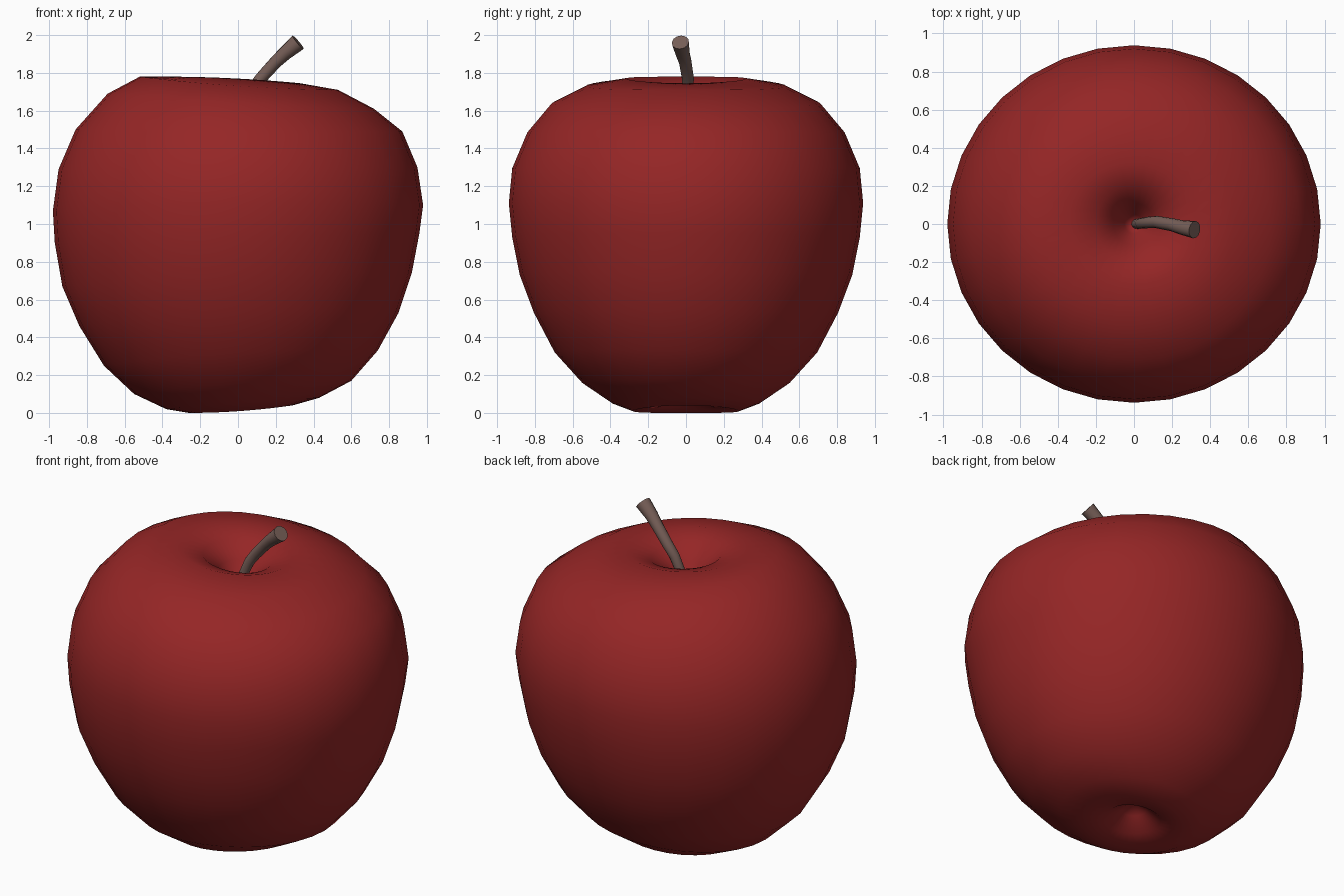
import bpy, bmesh, math
from mathutils import Vector

if "Cube" in bpy.data.objects:
    bpy.data.objects.remove(bpy.data.objects["Cube"])


def material(name, rgb):
    m = bpy.data.materials.new(name)
    m.diffuse_color = (*rgb, 1)
    m.use_nodes = True
    m.node_tree.nodes["Principled BSDF"].inputs["Base Color"].default_value = m.diffuse_color
    return m


def loft(name, rings, mat, start=None, end=None, sharp=50):
    """Skin rings of points; close each end with a point fan or a flat cap."""
    bm = bmesh.new()
    vr = [[bm.verts.new(p) for p in r] for r in rings]
    n = len(vr[0])
    for a, b in zip(vr, vr[1:]):
        for i in range(n):
            j = (i + 1) % n
            bm.faces.new((a[i], a[j], b[j], b[i]))
    for ring, tip in ((vr[0], start), (vr[-1], end)):
        if tip is None:
            bm.faces.new(ring)
        else:
            t = bm.verts.new(tip)
            for i in range(n):
                bm.faces.new((ring[i], ring[(i + 1) % n], t))
    bmesh.ops.recalc_face_normals(bm, faces=bm.faces)
    me = bpy.data.meshes.new(name)
    bm.to_mesh(me)
    bm.free()
    me.materials.append(mat)
    ob = bpy.data.objects.new(name, me)
    bpy.context.collection.objects.link(ob)
    bpy.ops.object.select_all(action='DESELECT')
    ob.select_set(True)
    bpy.context.view_layer.objects.active = ob
    bpy.ops.object.shade_smooth_by_angle(angle=math.radians(sharp))
    return ob


red = material("apple red", (0.30, 0.019, 0.019))
brown = material("stem brown", (0.18, 0.112, 0.095))

# Apple body: left x, left z, right x, right z, half depth, z at front and back
profile = [
    (-.05, 1.53, .05, 1.53, .05, 1.53),
    (-.11, 1.65, .11, 1.63, .11, 1.64),
    (-.20, 1.74, .20, 1.70, .20, 1.73),
    (-.34, 1.78, .33, 1.745, .32, 1.77),
    (-.52, 1.78, .53, 1.71, .53, 1.73),
    (-.69, 1.69, .72, 1.61, .71, 1.64),
    (-.86, 1.50, .87, 1.49, .84, 1.485),
    (-.95, 1.29, .95, 1.30, .92, 1.295),
    (-.98, 1.07, .98, 1.10, .938, 1.11),
    (-.97, .90, .96, .95, .92, .93),
    (-.93, .67, .92, .74, .88, .73),
    (-.84, .46, .85, .53, .805, .53),
    (-.71, .25, .74, .33, .695, .32),
    (-.55, .10, .60, .17, .55, .16),
    (-.38, .02, .43, .08, .395, .055),
    (-.26, .00, .29, .04, .28, .01),
    (-.15, .03, .16, .05, .15, .03),
    (-.07, .10, .07, .10, .07, .10),
]


def body_ring(xl, zl, xr, zr, ry, zy, n=32):
    pts = []
    for i in range(n):
        c, s = math.cos(math.tau * i / n), math.sin(math.tau * i / n)
        zm = (zl + zr) / 2
        pts.append(((xl + xr) / 2 + (xr - xl) / 2 * c, ry * s,
                    zm + (zr - zl) / 2 * c + (zy - zm) * s * s))
    return pts


loft("apple_body", [body_ring(*p) for p in profile], red,
     (0, 0, 1.48), (0, 0, .15), sharp=80)

# Stem: bent tube that widens to a flat cut end
path = [(.01, 0, 1.47, .026), (.035, .003, 1.62, .028), (.075, .008, 1.71, .030),
        (.12, .01, 1.77, .032), (.20, -.004, 1.858, .034),
        (.25, -.018, 1.905, .038), (.318, -.03, 1.962, .046)]
pos = [Vector(p[:3]) for p in path]
rings = []
for i, p in enumerate(path):
    d = pos[min(i + 1, len(pos) - 1)] - pos[max(i - 1, 0)]
    q = d.to_track_quat('Z', 'Y')
    rings.append([pos[i] + q @ Vector((p[3] * math.cos(math.tau * k / 12),
                                       p[3] * math.sin(math.tau * k / 12), 0))
                  for k in range(12)])
loft("stem", rings, brown)
